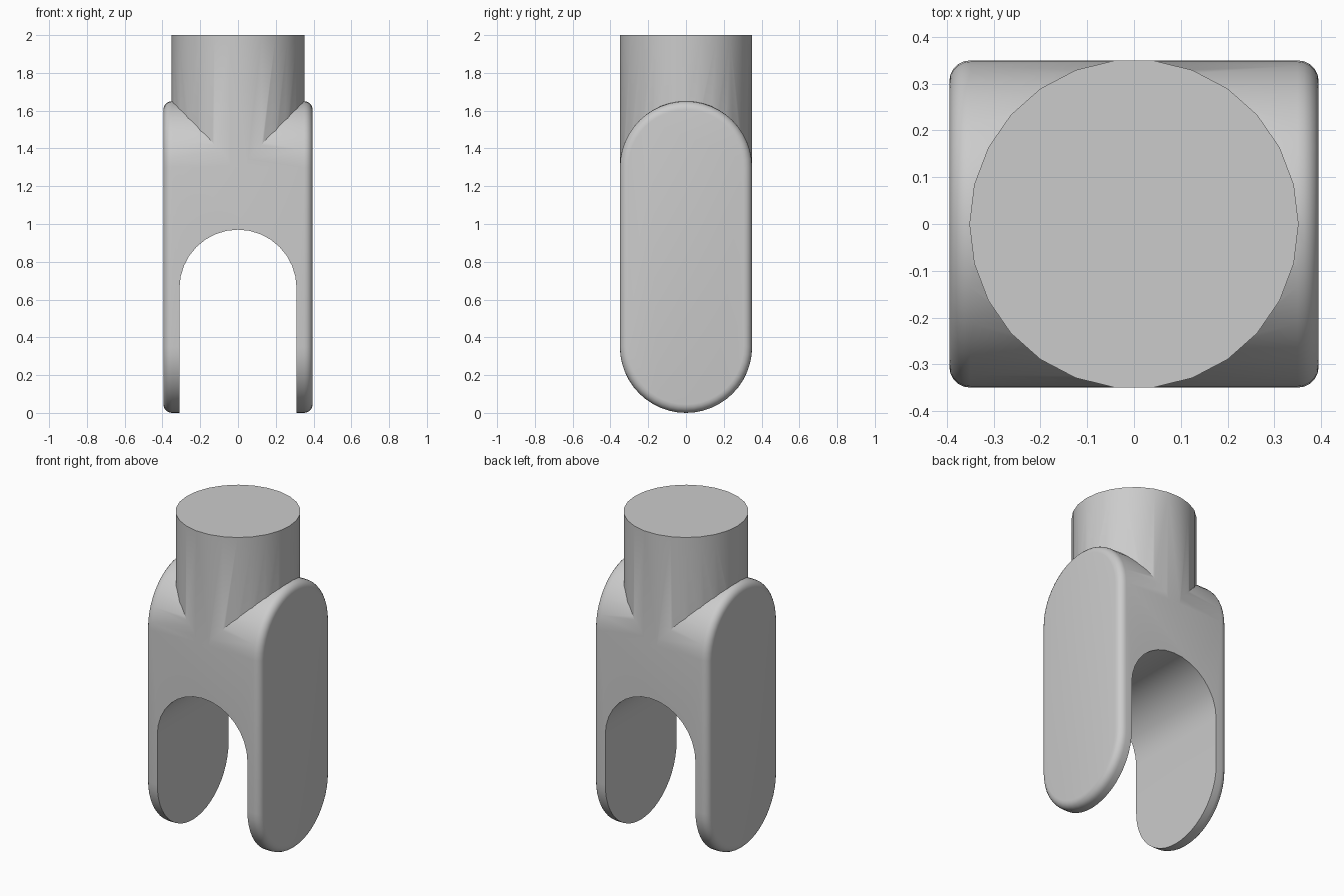
import bpy, bmesh
from math import cos, sin, pi, radians
from mathutils import Vector

cube = bpy.data.objects.get("Cube")
if cube:
    bpy.data.objects.remove(cube, do_unlink=True)

GREY = (0.6, 0.6, 0.6, 1)
mat = bpy.data.materials.new("plain grey")
mat.use_nodes = True
mat.diffuse_color = GREY
mat.node_tree.nodes["Principled BSDF"].inputs["Base Color"].default_value = GREY


def arc(cx, cy, r, start, end, n):
    """Points on a circular arc, both ends included."""
    return [(cx + r * cos(start + (end - start) * i / n),
             cy + r * sin(start + (end - start) * i / n)) for i in range(n + 1)]


def prism(name, points, place, direction):
    """Extrude a closed profile; place maps a 2D point into space."""
    bm = bmesh.new()
    face = bm.faces.new([bm.verts.new(place(u, v)) for u, v in points])
    new = bmesh.ops.extrude_face_region(bm, geom=[face], use_keep_orig=True)["geom"]
    bmesh.ops.translate(bm, vec=Vector(direction),
                        verts=[g for g in new if isinstance(g, bmesh.types.BMVert)])
    bmesh.ops.recalc_face_normals(bm, faces=bm.faces)
    mesh = bpy.data.meshes.new(name)
    bm.to_mesh(mesh)
    bm.free()
    mesh.materials.append(mat)
    obj = bpy.data.objects.new(name, mesh)
    bpy.context.collection.objects.link(obj)
    return obj


def apply(obj, modifier):
    bpy.ops.object.select_all(action="DESELECT")
    obj.select_set(True)
    bpy.context.view_layer.objects.active = obj
    bpy.ops.object.modifier_apply(modifier=modifier.name)


def combine(obj, other, operation):
    mod = obj.modifiers.new(operation.title(), "BOOLEAN")
    mod.operation, mod.solver, mod.object = operation, "EXACT", other
    apply(obj, mod)
    bpy.data.objects.remove(other, do_unlink=True)


# Rounded fork block, stadium profile across the width
R = 0.35
stadium = arc(0, 1.30, R, 0, pi, 24) + arc(0, R, R, pi, 2 * pi, 24)
fork = prism("fork", stadium, lambda u, v: (-0.395, u, v), (0.79, 0, 0))
bevel = fork.modifiers.new("Rounded rim", "BEVEL")
bevel.width, bevel.segments = 0.045, 5
bevel.limit_method, bevel.angle_limit = "ANGLE", radians(40)
apply(fork, bevel)

# Arched slot between the two prongs
arch = arc(0, 0.66, 0.31, 0, pi, 16) + [(-0.31, -0.2), (0.31, -0.2)]
slot = prism("slot_cutter", arch, lambda u, v: (u, -0.6, v), (0, 1.2, 0))
combine(fork, slot, "DIFFERENCE")

# Round shank rising from the block
circle = arc(0, 0, 0.352, 0, 2 * pi, 26)[:-1]
shank = prism("shank", circle, lambda u, v: (u, v, 1.2), (0, 0, 0.8))
combine(fork, shank, "UNION")
bpy.ops.object.shade_smooth_by_angle(angle=radians(30))
